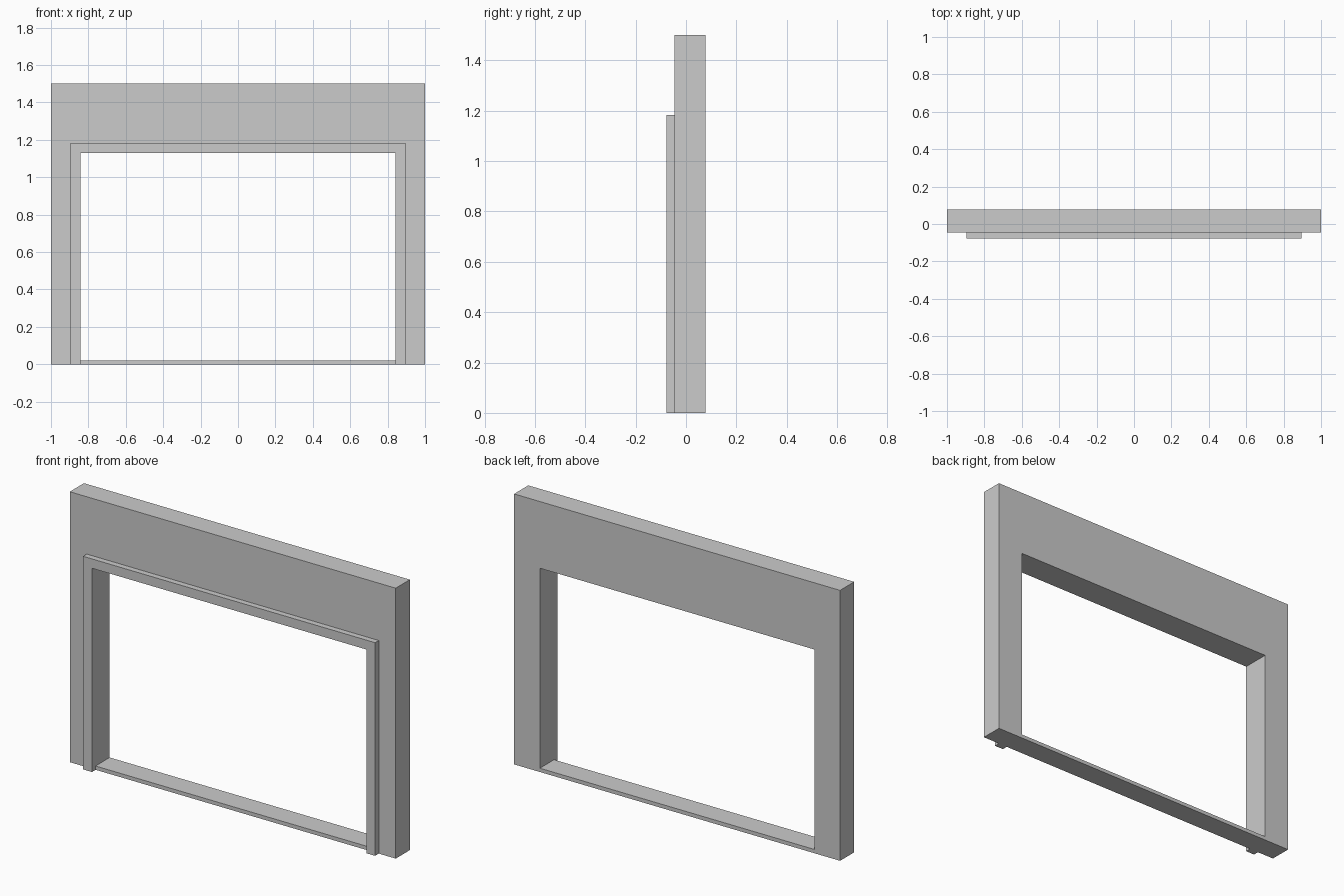
import bpy, bmesh

if "Cube" in bpy.data.objects:
    bpy.data.objects.remove(bpy.data.objects["Cube"])


def frame(name, outer, inner, y0, y1, closed):
    """Strip of quads between two matching (x, z) outlines, extruded along y."""
    bm = bmesh.new()
    o = [bm.verts.new((x, y0, z)) for x, z in outer]
    i = [bm.verts.new((x, y0, z)) for x, z in inner]
    n = len(o)
    for a in range(n if closed else n - 1):
        b = (a + 1) % n
        bm.faces.new((o[a], o[b], i[b], i[a]))
    ext = bmesh.ops.extrude_face_region(bm, geom=bm.faces[:], use_keep_orig=True)
    moved = [v for v in ext["geom"] if isinstance(v, bmesh.types.BMVert)]
    bmesh.ops.translate(bm, verts=moved, vec=(0, y1 - y0, 0))
    bmesh.ops.recalc_face_normals(bm, faces=bm.faces[:])
    mesh = bpy.data.meshes.new(name)
    bm.to_mesh(mesh)
    bm.free()
    obj = bpy.data.objects.new(name, mesh)
    bpy.context.collection.objects.link(obj)
    return obj


def outline(half_width, bottom, top):
    return [(-half_width, bottom), (-half_width, top),
            (half_width, top), (half_width, bottom)]


OPEN_X, OPEN_TOP, SILL = 0.842, 1.13, 0.021
FRONT, WALL_FRONT, BACK = -0.078, -0.046, 0.078

# Wall panel with the opening and thin sill
frame("wall_panel", outline(1.0, 0, 1.5), outline(OPEN_X, SILL, OPEN_TOP),
      WALL_FRONT, BACK, True)

# Raised trim around the sides and top of the opening
frame("opening_trim", outline(0.896, 0, 1.182), outline(OPEN_X, 0, OPEN_TOP),
      FRONT, WALL_FRONT, False)
